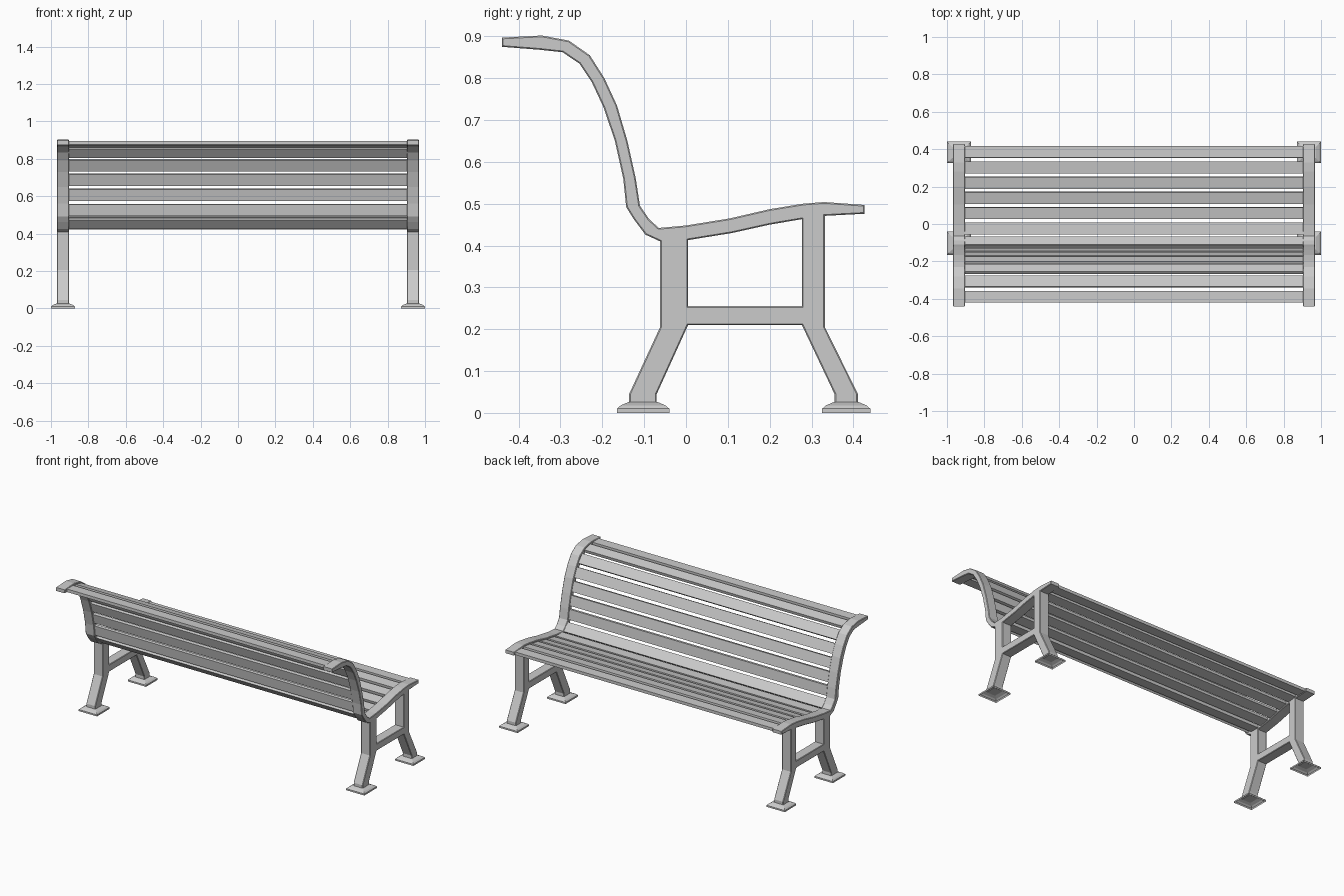
import bpy
from mathutils import Vector, Matrix

if "Cube" in bpy.data.objects:
    bpy.data.objects.remove(bpy.data.objects["Cube"])

# Side frame rail: upper and lower edges as (y, z), from backrest tip to seat front
upper = [(-.44, .897), (-.345, .902), (-.28, .89), (-.23, .855), (-.195, .80),
         (-.165, .735), (-.14, .65), (-.12, .56), (-.11, .495), (-.088, .463),
         (-.065, .442), (0, .448), (.105, .465), (.20, .487), (.28, .50),
         (.33, .504), (.427, .497)]
lower = [(-.44, .875), (-.35, .868), (-.295, .862), (-.255, .835), (-.225, .79),
         (-.197, .73), (-.17, .65), (-.15, .56), (-.143, .492), (-.125, .463),
         (-.097, .426), (.005, .413), (.11, .43), (.20, .45), (.277, .463),
         (.332, .471), (.427, .476)]
front_leg = [(.332, .471), (.332, .205), (.411, .045), (.411, .022),
             (.355, .022), (.355, .045), (.277, .21)]
rear_leg = [(.005, .21), (-.07, .045), (-.07, .022), (-.136, .022),
            (-.136, .045), (-.062, .205), (-.062, .41)]
outline = upper + [lower[-1]] + front_leg + rear_leg + lower[10::-1]
opening = [(.005, .255), (.277, .255), (.277, .463), (.20, .45), (.11, .43), (.005, .413)]

FRAME_X = .936


def make_object(name, mesh):
    ob = bpy.data.objects.new(name, mesh)
    bpy.context.collection.objects.link(ob)
    return ob


def side_frame_mesh():
    """Filled profile with a hole, extruded and chamfered, stood in the YZ plane."""
    cu = bpy.data.curves.new("frame_profile", 'CURVE')
    cu.dimensions = '2D'
    cu.fill_mode = 'BOTH'
    cu.bevel_depth = .003
    cu.bevel_resolution = 0
    cu.offset = -.003
    cu.extrude = .029
    for loop in (outline, opening):
        sp = cu.splines.new('POLY')
        sp.points.add(len(loop) - 1)
        for p, (y, z) in zip(sp.points, loop):
            p.co = (y, z, 0, 1)
        sp.use_cyclic_u = True
    tmp = make_object("frame_profile", cu)
    dg = bpy.context.evaluated_depsgraph_get()
    mesh = bpy.data.meshes.new_from_object(tmp.evaluated_get(dg))
    bpy.data.objects.remove(tmp)
    mesh.transform(Matrix(((0, 0, 1, 0), (1, 0, 0, 0), (0, 1, 0, 0), (0, 0, 0, 1))))
    mesh.polygons.foreach_set("use_smooth", [False] * len(mesh.polygons))
    return mesh


def foot(name, x, y, hy):
    """Hollow stepped foot, open underneath."""
    rings = [(.064, hy, 0), (.064, hy, .010), (.055, hy - .009, .018), (.036, hy - .028, .026)]
    verts = [(x + sx * a, y + sy * b, z) for a, b, z in rings
             for sx, sy in ((-1, -1), (1, -1), (1, 1), (-1, 1))]
    faces = [(4 * r + i, 4 * r + (i + 1) % 4, 4 * r + 4 + (i + 1) % 4, 4 * r + 4 + i)
             for r in range(3) for i in range(4)] + [(12, 13, 14, 15)]
    me = bpy.data.meshes.new(name)
    me.from_pydata(verts, [], faces)
    make_object(name, me)


# Side frames and feet, one set per end
frame_mesh = side_frame_mesh()
for side, sx in (("left", -1), ("right", 1)):
    make_object(side + "_side_frame", frame_mesh).location.x = sx * FRAME_X
    foot(side + "_rear_foot", sx * FRAME_X, -.1025, .0625)
    foot(side + "_front_foot", sx * FRAME_X, .383, .0575)

# Slats: equal steps along the rail's centre line, seat front to backrest tip
path = [(Vector(a) + Vector(b)) / 2 for a, b in zip(upper, lower)][::-1]
path[0].x, path[-1].x = .417, -.42


def point_at(s):
    for a, b in zip(path, path[1:]):
        d = (b - a).length
        if s <= d:
            return a.lerp(b, s / d)
        s -= d
    return path[-1]


total = sum((b - a).length for a, b in zip(path, path[1:]))
GAP, THICK = .02, .019
count = round((total + GAP) / .083)
pitch = (total + GAP) / count
for i in range(count):
    a, b = point_at(i * pitch), point_at((i + 1) * pitch - GAP)
    d = (b - a).normalized()
    n = Vector((-d.y, d.x)) * THICK / 2
    section = [a - n, b - n, b + n, a + n]
    verts = [(x, p.x, p.y) for x in (-.91, .91) for p in section]
    faces = [(3, 2, 1, 0), (4, 5, 6, 7)] + \
            [(j, (j + 1) % 4, (j + 1) % 4 + 4, j + 4) for j in range(4)]
    me = bpy.data.meshes.new("slat")
    me.from_pydata(verts, [], faces)
    make_object(f"slat_{i + 1}", me)
